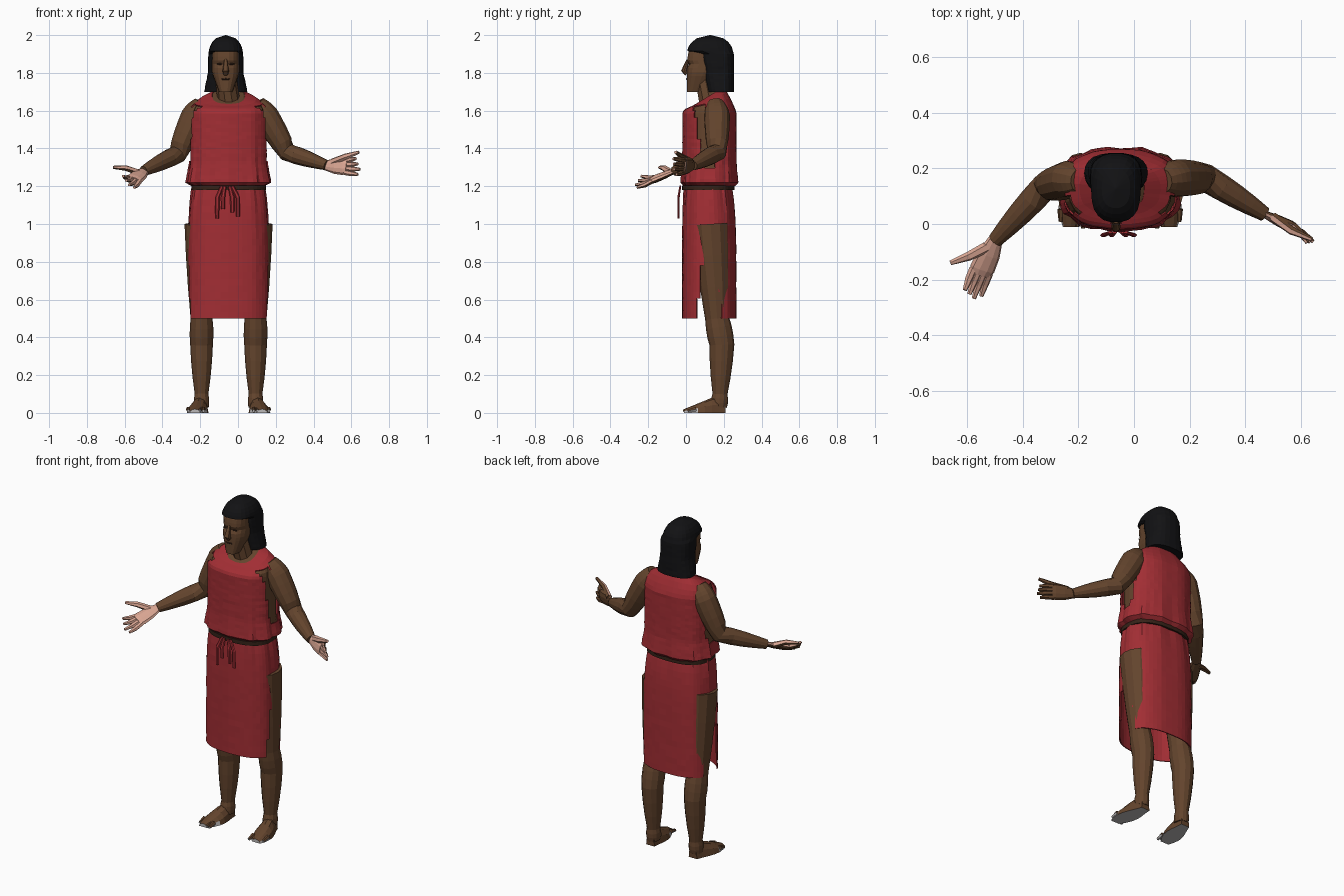
import bpy, bmesh, random
from math import sin, cos, pi, tau, copysign, sqrt
from mathutils import Vector

random.seed(4)
if "Cube" in bpy.data.objects:
    bpy.data.objects.remove(bpy.data.objects["Cube"])


def material(name, *colour):
    mat = bpy.data.materials.new(name)
    mat.use_nodes = True
    mat.diffuse_color = (*colour, 1)
    mat.node_tree.nodes["Principled BSDF"].inputs["Base Color"].default_value = (*colour, 1)
    return mat


SKIN = material("brown skin", .125, .058, .026)
RED = material("red cloth", .36, .027, .034)
HAIR = material("black hair", .006, .006, .007)
PALM = material("pale palm", .7, .38, .29)
SOLE = material("grey sole", .5, .48, .48)
DARK = material("dark brown", .035, .016, .009)
BODY_X, BODY_Y, HEAD_X = -.05, .125, -.065
ACROSS = Vector((1, 0, 0))
UP = Vector((0, 0, 1))


def finish(name, bm, mats, rule=None, thickness=0):
    """Make a flat shaded object; the rule picks the colour of each face."""
    bmesh.ops.recalc_face_normals(bm, faces=bm.faces)
    if rule:
        for face in bm.faces:
            face.normal_update()
            face.material_index = int(rule(face))
    mesh = bpy.data.meshes.new(name)
    bm.to_mesh(mesh)
    bm.free()
    part = bpy.data.objects.new(name, mesh)
    bpy.context.collection.objects.link(part)
    for mat in mats:
        mesh.materials.append(mat)
    if thickness:
        part.modifiers.new("cloth", "SOLIDIFY").thickness = thickness


def bridge(bm, rings, caps=True):
    """Join successive rings of points with faces."""
    loops = [[bm.verts.new(point) for point in ring] for ring in rings]
    for low, high in zip(loops, loops[1:]):
        for i in range(len(low)):
            bm.faces.new((low[i - 1], low[i], high[i], high[i - 1]))
    if caps:
        bm.faces.new(loops[0])
        bm.faces.new(loops[-1])


def loft(shape, steps, sides, centre, power=2.5, folds=None, noise=0, caps=True):
    """Stack ovals; shape(t) gives height, half width, front, back and tilt."""
    bm, rings = bmesh.new(), []
    for step in range(steps + 1):
        t = step / steps
        z, width, front, back, tilt = shape(t)
        ring = []
        for side in range(sides):
            angle = tau * side / sides
            c, s = cos(angle), sin(angle)
            swell = 1 + random.uniform(-noise, noise)
            if folds:
                swell += folds(t) * (sin(11 * angle) + sin(19 * angle + 1) / 2)
            x = copysign(abs(c) ** (2 / power), c) * width * swell
            y = copysign(abs(s) ** (2 / power), s) * (back - front) / 2 * swell
            ring.append((centre + x, (front + back) / 2 + y, z + tilt * y))
        rings.append(ring)
    bridge(bm, rings, caps)
    return bm


def tube(bm, joints, wide, flat=1, sides=10, steps=1, muscle=0):
    """Limb through (position, radius) joints, swelling between them."""
    path = []
    for (start, r), (end, q) in zip(joints, joints[1:]):
        for step in range(steps):
            t = step / steps
            path.append((Vector(start).lerp(Vector(end), t), r + (q - r) * t + muscle * sin(pi * t)))
    path.append((Vector(joints[-1][0]), joints[-1][1]))
    rings = []
    for i, (point, radius) in enumerate(path):
        along = (path[min(i + 1, len(path) - 1)][0] - path[max(i - 1, 0)][0]).normalized()
        u = (Vector(wide) - along * along.dot(Vector(wide))).normalized()
        v = along.cross(u) * flat
        rings.append([point + (u * cos(tau * k / sides) + v * sin(tau * k / sides)) * radius
                      for k in range(sides)])
    bridge(bm, rings)


def open_sides(bm, bottom, top, half_gap):
    """Cut an opening through the cloth on the left and the right."""
    gone = []
    for face in bm.faces:
        c = face.calc_center_median()
        if bottom < c.z < top and abs(c.x - BODY_X) > .13 and abs(c.y - BODY_Y) < half_gap(c.z):
            gone.append(face)
    bmesh.ops.delete(bm, geom=gone, context="FACES")


def tunic_shape(t, size=1):
    """Gathered hem, straight chest, sloping shoulders and a scooped neck."""
    slope = max(0, t * 5 - 4)
    puff = .02 * max(0, 1 - t * 4) if t else -.02
    width = (.207 + puff - .12 * slope ** 3) * size
    depth = (.143 + puff / 2 - .07 * slope ** 1.5) * size
    return 1.2 + .48 * t, width, BODY_Y - depth, BODY_Y + depth, .6 * slope ** 2


def skirt_shape(t):
    waist = .025 * t ** 6
    return .5 + .7 * t, .215 - waist, waist / 2 - .02, .267 - waist, 0


def belt_shape(t):
    return 1.18 + t / 40, .197, -.02, .257, 0


def head_shape(t):
    """Narrow chin, full cheeks, brow overhanging the eyes."""
    jaw = min(1, .5 + t * 1.3)
    socket = .01 if .5 < t < .65 else 0
    return 1.7 + t / 4, .072 * jaw, .005 + socket + .03 * t ** 8, .1 + .1 * min(1, 2 * t), 0


def hair_shape(t):
    """Flared locks behind the face under a rounded cap."""
    dome = sqrt(1.001 - max(0, 2 * t - 1) ** 3)
    front = 0 if t > .72 else .11 - t / 15
    middle = (front + .255) / 2
    depth = (.255 - middle) * dome
    flare = .02 * max(0, 1 - 3 * t)
    return 1.7 + .3 * t, .094 * dome + flare, middle - depth, middle + depth, 0


# Torso, tunic, skirt and belt
finish("torso", loft(lambda t: tunic_shape(t, .9), 20, 24, BODY_X), [SKIN])
tunic = loft(tunic_shape, 25, 48, BODY_X, folds=lambda t: .006 + .018 * max(0, 1 - 2 * t),
             noise=.006, caps=False)
open_sides(tunic, 1.29, 1.63, lambda z: .03 + (z - 1.29) / 6)
finish("tunic", tunic, [RED], thickness=.006)
skirt = loft(skirt_shape, 20, 48, BODY_X, folds=lambda t: .004 + .022 * t ** 5, noise=.005, caps=False)
open_sides(skirt, 0, .97, lambda z: .02 + (.97 - z) / 9)
finish("skirt", skirt, [RED], thickness=.006)
finish("belt", loft(belt_shape, 1, 40, BODY_X), [DARK])
tails = bmesh.new()
for x, end in ((-.11, 1.03), (-.08, 1.08), (-.03, 1.06), (0, 1.04)):
    tube(tails, [((x / 2 - .03, -.03, 1.2), .009), ((x, -.04, 1.14), .012), ((x, -.04, end), .01)],
         ACROSS, .6, 6)
finish("belt_tails", tails, [RED])


def leg(side, mirror):
    """Leg, foot and toes, turned slightly outwards."""
    x = BODY_X + .143 * mirror
    bm = bmesh.new()
    tube(bm, [((x, .13, 1), .09), ((x, .165, .5), .058), ((x, .19, .36), .06),
              ((x, .18, .1), .036), ((x, .175, .03), .038)], ACROSS, 1.1, 12, 3, .004)
    finish(side + "_leg", bm, [SKIN])
    bm, rings = bmesh.new(), []
    for step in range(7):
        t = step / 6
        width = .028 + .028 * sin(pi * t ** 1.3)
        height = .02 + .09 * (1 - t) * min(1, .6 + 2 * t)
        middle = x + .035 * t * mirror
        rings.append([(middle + width * cos(pi * k / 6), .22 * (1 - t) - .01, height * sin(pi * k / 6))
                      for k in range(7)])
    bridge(bm, rings)
    finish(side + "_foot", bm, [SKIN, SOLE],
           lambda f: f.normal.z < -.5 or f.calc_center_median().z < .012)
    bm = bmesh.new()
    for k in range(5):
        middle = x + (k * .02 - .01) * mirror
        y = k * .006
        tube(bm, [((middle, y + .03, .02), .013), ((middle, y - .015, .01), .008)], ACROSS, 1, 6, 2)
    finish(side + "_toes", bm, [SKIN, SOLE], lambda f: f.normal.z < -.2)


def arm(side, neck, shoulder, elbow, wrist, tip, thumb, facing):
    """Arm with an open hand whose palm is paler than its back."""
    bm = bmesh.new()
    tube(bm, [(neck, .045), (shoulder, .068), (elbow, .05), (wrist, .027)], (0, 1, .3), 1, 12, 4, .005)
    finish(side + "_arm", bm, [SKIN])
    wrist, tip, thumb = Vector(wrist), Vector(tip), Vector(thumb)
    reach, face = tip - wrist, Vector(facing).normalized()
    wide = reach.cross(face).normalized()
    if wide.dot(thumb - wrist) < 0:
        wide.negate()
    bm = bmesh.new()
    tube(bm, [(wrist - reach * .05, .026), (wrist + reach * .25, .043), (wrist + reach * .5, .047),
              (wrist + reach * .6, .04)], wide, .42)
    for k in range(4):
        spread = wide * (k - 1.5)
        base = wrist + reach * .55 + spread * .021
        end = wrist + reach * (1 - .06 * abs(k - 1)) + spread * .026 + face * .012 * k
        tube(bm, [(base, .015), (base.lerp(end, .5) - face * .005, .014), (end, .008)], wide, .9, 6)
    root = wrist + reach * .15 + wide * .02
    tube(bm, [(root, .02), (root.lerp(thumb, .5) + face * .01, .017), (thumb, .009)], wide, .9, 6)
    finish(side + "_hand", bm, [SKIN, PALM], lambda f: f.normal.dot(face) > -.15)


leg("left", 1)
leg("right", -1)
arm("left", (.1, .155, 1.64), (.15, .165, 1.57), (.26, .165, 1.38), (.47, .035, 1.31),
    (.65, -.05, 1.3), (.64, -.055, 1.38), (-.3, -1, .2))
arm("right", (-.19, .155, 1.64), (-.235, .16, 1.57), (-.32, .135, 1.37), (-.5, -.06, 1.28),
    (-.59, -.26, 1.2), (-.66, -.14, 1.3), (.2, -.4, 1))

# Neck, head and hair
bm = bmesh.new()
tube(bm, [((BODY_X, .14, 1.58), .075), ((BODY_X, .125, 1.66), .06), ((HEAD_X, .1, 1.78), .055)], ACROSS)
finish("neck", bm, [SKIN])
finish("head", loft(head_shape, 12, 18, HEAD_X), [SKIN])
finish("hair", loft(hair_shape, 18, 22, HEAD_X, noise=.012), [HAIR])

# Nose, eyes and mouth
bm = bmesh.new()
tube(bm, [((HEAD_X, .01, 1.87), .008), ((HEAD_X, -.01, 1.81), .017), ((HEAD_X, .005, 1.795), .014)], ACROSS)
finish("nose", bm, [SKIN])
bm = bmesh.new()
for x, z, length in ((-.03, 1.847, .016), (.03, 1.847, .016), (0, 1.767, .022)):
    middle = Vector((HEAD_X + x, .004 if not x else .016, z))
    tube(bm, [(middle - ACROSS * length, .003), (middle, .005), (middle + ACROSS * length, .003)], UP, .7, 6)
finish("eyes_and_mouth", bm, [DARK])
